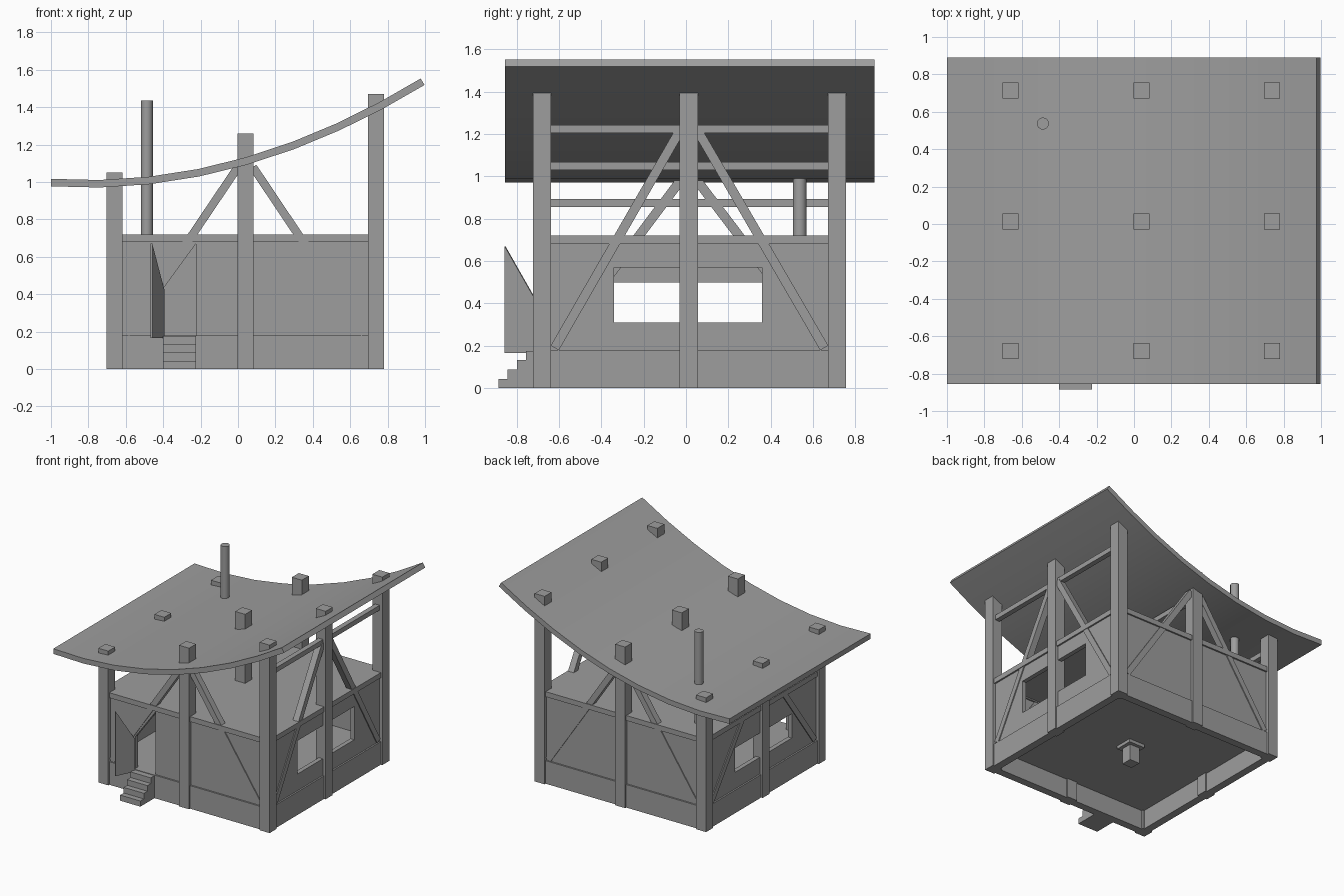
import bpy, bmesh, math
from mathutils import Vector

cube = bpy.data.objects.get("Cube")
if cube:
    bpy.data.objects.remove(cube, do_unlink=True)

grey = bpy.data.materials.new("plain_grey")
grey.use_nodes = True
COLOUR = (0.34, 0.34, 0.34, 1)
grey.diffuse_color = COLOUR
grey.node_tree.nodes["Principled BSDF"].inputs["Base Color"].default_value = COLOUR

ROW_X = (-0.66, 0.04, 0.737)
ROW_Y = (-0.68, 0.013, 0.713)
X0, XM, X1 = ROW_X
Y0, YM, Y1 = ROW_Y
ALONG_X, ALONG_Y = (1, 0), (0, 1)
BASE, TOP = 0.18, 0.72


def finish(name, bm, smooth=False):
    bmesh.ops.recalc_face_normals(bm, faces=bm.faces)
    mesh = bpy.data.meshes.new(name)
    bm.to_mesh(mesh)
    bm.free()
    mesh.materials.append(grey)
    if smooth:
        mesh.shade_smooth()
        mesh.set_sharp_from_angle(angle=math.radians(30))
    ob = bpy.data.objects.new(name, mesh)
    bpy.context.collection.objects.link(ob)
    return ob


def prism(name, pts, origin, direction, thick, smooth=False):
    """Extrude an upright outline (u, z); u runs along a horizontal direction."""
    d = Vector((*direction, 0)).normalized()
    side = Vector((-d.y, d.x, 0))
    start = Vector((*origin, 0)) - side * thick / 2
    bm = bmesh.new()
    face = bm.faces.new([bm.verts.new(start + d * u + Vector((0, 0, z))) for u, z in pts])
    out = bmesh.ops.extrude_face_region(bm, geom=[face])
    moved = [g for g in out["geom"] if isinstance(g, bmesh.types.BMVert)]
    bmesh.ops.translate(bm, verts=moved, vec=side * thick)
    return finish(name, bm, smooth)


def rect(u0, u1, z0, z1):
    return [(u0, z0), (u1, z0), (u1, z1), (u0, z1)]


def box(name, x0, x1, y0, y1, z0, z1):
    return prism(name, rect(x0, x1, z0, z1), (0, (y0 + y1) / 2), ALONG_X, y1 - y0)


def brace(name, low, high, origin, direction, width=0.044):
    a, b = Vector(low), Vector(high)
    t = (b - a).normalized()
    n = Vector((-t.y, t.x)) * width / 2
    prism(name, [a + n, a - n, b - n, b + n], origin, direction, 0.05)


# Nine posts, taller toward the high side of the roof
for x, height in zip(ROW_X, (1.05, 1.26, 1.47)):
    for y in ROW_Y:
        box("post", x - 0.043, x + 0.043, y - 0.043, y + 0.043, 0, height)

# Plinths, top beams and braces on each side of the frame
sides = [
    ("front", (0, Y0), ALONG_X, X0, XM, X1, 1.08),
    ("back", (0, Y1), ALONG_X, X0, XM, X1, 1.08),
    ("low_side", (X0, 0), ALONG_Y, Y0, YM, Y1, 0.98),
    ("high_side", (X1, 0), ALONG_Y, Y0, YM, Y1, 1.22),
]
for name, origin, along, a, m, b, peak in sides:
    prism(name + "_plinth", rect(a, b, 0, BASE), origin, along, 0.06)
    prism(name + "_top_beam", rect(a, b, 0.68, TOP), origin, along, 0.06)
    for end, s in ((a, -1), (b, 1)):
        brace(name + "_brace", (end - s * 0.06, 0.19), (m + s * 0.04, peak), origin, along)

# Wall panels: plain back, doorway cut under the brace at the front
prism("back_wall", rect(X0, X1, BASE, TOP - 0.02), (0, Y1), ALONG_X, 0.035)
prism("front_wall",
      [(X0, BASE), (-0.4, BASE), (-0.4, 0.43), (-0.225, 0.67), (-0.225, BASE),
       (X1, BASE), (X1, TOP - 0.02), (X0, TOP - 0.02)], (0, Y0), ALONG_X, 0.035)

# Side walls with wide windows
for name, x, head in (("low_side", X0, 0.50), ("high_side", X1, 0.57)):
    for part in (rect(Y0, Y1, BASE, 0.31), rect(Y0, Y1, head, TOP - 0.02),
                 rect(Y0, -0.34, 0.31, head), rect(0.36, Y1, 0.31, head)):
        prism(name + "_wall", part, (x, 0), ALONG_Y, 0.035)

# Floor, ceiling deck and collar round the middle post
box("floor", X0, X1, Y0, Y1, 0.15, BASE)
box("deck", X0, X1, Y0, Y1, 0.69, TOP)
box("post_collar", XM - 0.07, XM + 0.07, YM - 0.07, YM + 0.07, 0.125, 0.15)

# Rails under the roof
for x, z in zip(ROW_X, (0.875, 1.05, 1.225)):
    box("roof_rail", x - 0.02, x + 0.02, Y0, Y1, z - 0.019, z + 0.019)

# Open door leaf with a slanted top
prism("door", [(0, 0.165), (0.157, 0.165), (0.157, 0.67), (0, 0.42)],
      (-0.397, -0.712), (-0.065, -0.141), 0.01)

# Entrance steps
stairs = [(-0.69, 0)]
for i in range(4):
    y = -0.885 + i * 0.043
    stairs += [(y, i * 0.044), (y, (i + 1) * 0.044)]
stairs.append((-0.69, 0.176))
prism("steps", stairs, (-0.3125, 0), ALONG_Y, 0.175)

# Curved roof sheet, ends cut square to the curve
upper, lower = [], []
for x in (-1, -0.74, -0.475, -0.21, 0.045, 0.295, 0.535, 0.765, 0.987):
    p = Vector((x, 0.99 + 0.171 * (x + 0.8) ** 2))
    slope = 0 if x == -1 else 0.342 * (x + 0.8)
    n = Vector((-slope, 1)).normalized() * 0.02
    upper.append(p + n)
    lower.append(p - n)
prism("roof", upper + lower[::-1], (0, 0.0175), ALONG_X, 1.745, smooth=True)

# Stove pipe
bm = bmesh.new()
bmesh.ops.create_cone(bm, cap_ends=True, segments=24, radius1=0.032, radius2=0.032, depth=0.735)
bmesh.ops.translate(bm, verts=bm.verts, vec=(-0.487, 0.537, 1.0675))
finish("stove_pipe", bm, smooth=True)
